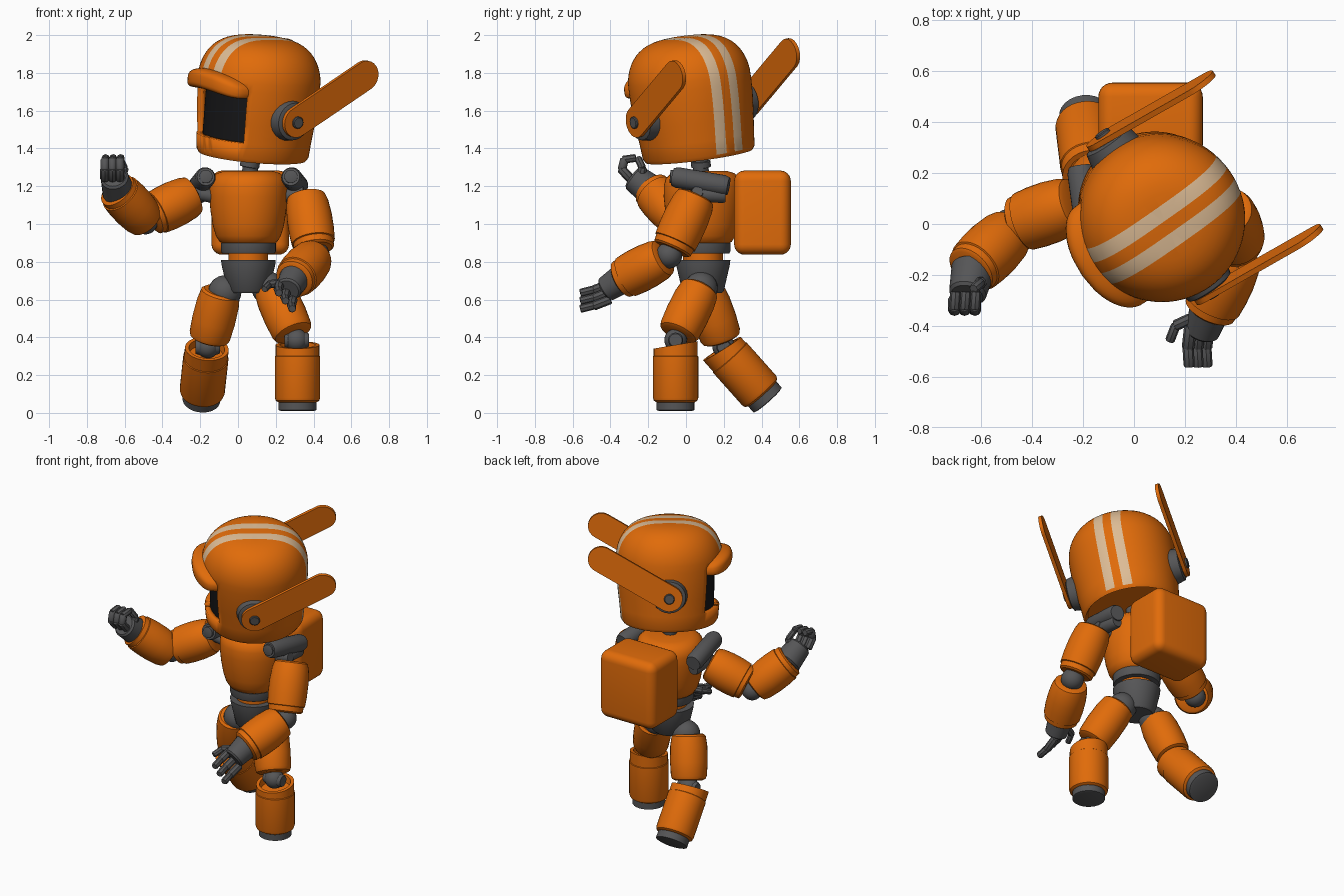
import bpy, bmesh, math
from mathutils import Vector, Matrix

cube = bpy.data.objects.get("Cube")
if cube:
    bpy.data.objects.remove(cube)


def material(name, r, g, b):
    m = bpy.data.materials.new(name)
    m.use_nodes = True
    m.diffuse_color = (r, g, b, 1)
    m.node_tree.nodes["Principled BSDF"].inputs["Base Color"].default_value = (r, g, b, 1)
    return m


ORANGE = material("orange shell", 0.75, 0.148, 0.003)
GREY = material("dark grey joint", 0.092, 0.092, 0.095)
TAN = material("tan stripe", 0.72, 0.50, 0.30)
BLACK = material("black visor", 0.008, 0.008, 0.009)


def finish(name, bm, mats, matrix=Matrix(), angle=38):
    bmesh.ops.recalc_face_normals(bm, faces=bm.faces[:])
    me = bpy.data.meshes.new(name)
    bm.to_mesh(me)
    bm.free()
    for m in mats:
        me.materials.append(m)
    me.shade_smooth()
    me.set_sharp_from_angle(angle=math.radians(angle))
    ob = bpy.data.objects.new(name, me)
    ob.matrix_world = matrix
    bpy.context.collection.objects.link(ob)
    return ob


def revolve(profile, seg=32):
    """Spin (radius, height) points about z."""
    bm = bmesh.new()
    rings = []
    for r, h in profile:
        if r == 0:
            rings.append([bm.verts.new((0, 0, h))] * seg)
        else:
            rings.append([bm.verts.new((r * math.cos(t), r * math.sin(t), h))
                          for t in (math.tau * i / seg for i in range(seg))])
    for lo, hi in zip(rings, rings[1:]):
        for i in range(seg):
            j = (i + 1) % seg
            quad = list(dict.fromkeys((lo[i], lo[j], hi[j], hi[i])))
            if len(quad) > 2:
                bm.faces.new(quad)
    return bm


def lathe(name, a, b, profile, mat, parent=Matrix(), slant=0, seg=32):
    """Turned part from a to b; profile heights run 0..1 along it."""
    a, d = Vector(a), Vector(b) - Vector(a)
    bm = revolve([(r, h * d.length) for r, h in profile], seg)
    for v in bm.verts:
        if v.co.z > d.length * 0.85:
            v.co.z -= slant * v.co.y
    m = Matrix.Translation(a) @ d.to_track_quat('Z', 'Y').to_matrix().to_4x4()
    return finish(name, bm, [mat], parent @ m)


def rod(name, a, b, r, mat=GREY, r2=None, parent=Matrix(), seg=24):
    r2 = r2 or r
    lathe(name, a, b, [(0, 0), (r * .85, 0), (r, .08), (r2, .92), (r2 * .85, 1), (0, 1)],
          mat, parent, seg=seg)


def ball(name, p, r, mat=GREY):
    bm = bmesh.new()
    bmesh.ops.create_uvsphere(bm, u_segments=24, v_segments=16, radius=r)
    finish(name, bm, [mat], Matrix.Translation(p))


def limb(name, a, b, r):
    """Barrel shell with a narrower cuff at the far end."""
    lathe(name, a, b, [(0, 0), (r * .7, 0), (r * .85, .03), (r * .94, .15), (r, .4), (r, .65),
                       (r * .96, .86), (r * .9, .87), (r * .88, .97), (r * .78, 1), (0, 1)], ORANGE)


# Head: local x = its left, y = back, z = up
HEAD = (Matrix.Translation((0.075, 0.07, 1.36)) @ Matrix.Rotation(math.radians(-55), 4, 'Z')
        @ Matrix.Rotation(math.radians(9), 4, 'Y'))

dome = [(.326 * math.cos(t) ** .6, .40 + .238 * math.sin(t))
        for t in (math.pi / 2 * i / 14 for i in range(1, 14))]
helmet = revolve([(0, .02), (.27, .02), (.285, 0), (.298, .02), (.305, .1), (.316, .2),
                  (.324, .3), (.326, .38)] + dome + [(0, .638)], 72)
# face opening
gone = [f for f in helmet.faces
        if .1 < f.calc_center_median().z < .38 and f.calc_center_median().y < 0
        and abs(math.atan2(f.calc_center_median().x, -f.calc_center_median().y)) < math.radians(43)
        and f.calc_center_median().to_2d().length > .28]
bmesh.ops.delete(helmet, geom=gone, context='FACES')
# twin stripes cut into the shell
IN, OUT = .026, .085
for x in (-OUT, -IN, IN, OUT):
    bmesh.ops.bisect_plane(helmet, geom=helmet.verts[:] + helmet.edges[:] + helmet.faces[:],
                           plane_co=(x, 0, 0), plane_no=(1, 0, 0))
for f in helmet.faces:
    c = f.calc_center_median()
    on_top = c.z > .42 or (c.y > 0 and c.z > .03 and c.to_2d().length > .29)
    f.material_index = int(IN < abs(c.x) < OUT and on_top)
ob = finish("helmet", helmet, [ORANGE, TAN], HEAD, 50)
wall = ob.modifiers.new("wall", 'SOLIDIFY')
wall.thickness = .035
wall.offset = -1

lathe("visor", (0, 0, .05), (0, 0, .45), [(0, 0), (.272, 0), (.278, 1), (0, 1)], BLACK, HEAD, seg=48)

# Brow: rounded bar bent round the helmet, drooping at its ends
bm = bmesh.new()
bmesh.ops.create_uvsphere(bm, u_segments=40, v_segments=20, radius=1)
for v in bm.verts:
    x, y, z = (math.copysign(abs(c) ** .6, c) * s for c, s in zip(v.co, (.235, .09, .054)))
    v.co = (x, y - .295 + 1.1 * x * x, z + .41 - .7 * x * x)
finish("brow", bm, [ORANGE], HEAD)

# Ear pivots and blades, one per side
for side, s in (("left", 1), ("right", -1)):
    rod(side + "_ear_disc", (s * .28, 0, .24), (s * .36, 0, .24), .114, r2=.1, parent=HEAD)
    rod(side + "_ear_knob", (s * .35, 0, .24), (s * .397, 0, .24), .032, parent=HEAD)
    bm = bmesh.new()
    R, length, n = .081, .485, 14
    outline = [(-R * math.sin(math.pi * i / n), R * math.cos(math.pi * i / n)) for i in range(n + 1)]
    outline += [(length - x, -y) for x, y in outline]
    face = bm.faces.new([bm.verts.new((0, y, z)) for y, z in outline])
    ext = bmesh.ops.extrude_face_region(bm, geom=[face])
    bmesh.ops.translate(bm, vec=(.022, 0, 0),
                        verts=[g for g in ext["geom"] if isinstance(g, bmesh.types.BMVert)])
    blade = (HEAD @ Matrix.Translation((s * .373 - .011, 0, .24))
             @ Matrix.Rotation(math.radians(31), 4, 'X'))
    finish(side + "_ear_blade", bm, [ORANGE], blade)

# Trunk
CX, CY = .055, .09


def trunk(name, z0, z1, profile, mat):
    lathe(name, (CX, CY, z0), (CX, CY, z1), profile, mat, seg=48)


rod("neck", (.06, .08, 1.24), (.075, .075, 1.4), .042)
rod("neck_collar", (.06, .08, 1.3), (.066, .078, 1.335), .052)
trunk("torso", .89, 1.28, [(0, 0), (.125, 0), (.152, .04), (.172, .12), (.188, .26), (.2, .45),
                           (.208, .65), (.207, .8), (.197, .9), (.168, .97), (.13, 1), (0, 1)], ORANGE)
trunk("waist_ring", .845, .9, [(0, 0), (.14, 0), (.145, .2), (.145, 1), (0, 1)], GREY)
trunk("waist", .8, .85, [(0, 0), (.105, 0), (.105, 1), (0, 1)], ORANGE)
trunk("pelvis", .635, .81, [(0, 0), (.1, 0), (.11, .06), (.142, .85), (.145, 1), (0, 1)], GREY)

bm = bmesh.new()
bmesh.ops.create_cube(bm, size=1, matrix=Matrix.Diagonal((.41, .3, .445, 1)))
bmesh.ops.bevel(bm, geom=bm.edges[:], offset=.055, segments=6, profile=.5, affect='EDGES')
finish("backpack", bm, [ORANGE], Matrix.Translation((.065, .405, 1.06)))

# Shoulder tubes and joints
for side, x, s in (("left", .28, 1), ("right", -.17, -1)):
    rod(side + "_shoulder_tube", (x, -.07, 1.25), (x + s * .04, .225, 1.2), .055)
    rod(side + "_shoulder_tube_tip", (x, -.085, 1.252), (x, -.06, 1.25), .035)
    rod(side + "_shoulder_strut", (x + s * .03, .05, 1.16), (x + s * .03, .21, 1.15), .04)
    rod(side + "_shoulder_link", (x - s * .1, .07, 1.13), (x + s * .07, .06, 1.17), .035)

# Left arm, lowered and bent forward
limb("left_upper_arm", (.36, .055, 1.15), (.405, -.075, .865), .12)
ball("left_elbow", (.415, -.09, .835), .07)
limb("left_forearm", (.405, -.115, .825), (.295, -.345, .705), .118)
rod("left_wrist", (.3, -.33, .715), (.265, -.43, .65), .08, r2=.068)
for i in range(3):
    x, z = .222 + .035 * i, .685 - .042 * i
    rod("left_finger", (x, -.4, z), (x - .01, -.49, z - .035), .025, seg=8)
    rod("left_fingertip", (x - .01, -.48, z - .03), (x - .005, -.56, z - .05), .022, seg=8)
rod("left_thumb", (.225, -.37, .69), (.16, -.4, .68), .022, seg=8)
rod("left_thumb_tip", (.165, -.395, .68), (.14, -.46, .655), .019, seg=8)

# Right arm, raised
limb("right_upper_arm", (-.235, .08, 1.155), (-.46, 0, 1.045), .122)
ball("right_elbow", (-.49, -.005, 1.01), .065)
limb("right_forearm", (-.485, -.03, 1.015), (-.645, -.185, 1.185), .117)
rod("right_wrist", (-.63, -.17, 1.165), (-.655, -.28, 1.25), .086, r2=.074)
for i in range(3):
    x = -.705 + .04 * i
    rod("right_finger", (x, -.29, 1.235), (x, -.345, 1.295), .025, seg=8)
    rod("right_finger_middle", (x, -.34, 1.285), (x, -.325, 1.345), .023, seg=8)
    rod("right_fingertip", (x, -.335, 1.34), (x + .005, -.265, 1.35), .021, seg=8)
rod("right_thumb", (-.62, -.24, 1.23), (-.6, -.23, 1.3), .024, seg=8)
rod("right_thumb_tip", (-.6, -.23, 1.295), (-.63, -.255, 1.35), .02, seg=8)

# Legs: hip, top of thigh, bottom of thigh, knee, top of shin, sole
legs = {
    "left": ((.16, .08, .66), (.185, .075, .66), (.295, -.045, .415), (.31, -.055, .385),
             (.315, -.055, .36), (.315, -.055, .01)),
    "right": ((-.07, .1, .64), (-.09, .1, .645), (-.155, .19, .385), (-.16, .2, .35),
              (-.165, .19, .34), (-.195, .435, .065)),
}
for side, (hip, t0, t1, knee, top, sole) in legs.items():
    ball(side + "_hip", hip, .088)
    lathe(side + "_thigh", t0, t1, [(0, 0), (.09, 0), (.104, .04), (.113, .25), (.115, .6), (.11, .9),
                                    (.102, .97), (.085, 1), (0, 1)], ORANGE)
    ball(side + "_knee", knee, .06)
    rod(side + "_knee_axle", Vector(knee) - Vector((.065, 0, 0)), Vector(knee) + Vector((.065, 0, 0)), .04)
    foot = Vector(sole).lerp(Vector(top), .13)
    lathe(side + "_shin", foot, top, [(0, 0), (.1, 0), (.115, .03), (.12, .08), (.12, .8),
                                      (.116, .81), (.116, 1), (.095, 1), (.09, .86), (0, .86)],
          ORANGE, slant=.17)
    rod(side + "_sole", sole, Vector(sole).lerp(Vector(top), .16), .1)
